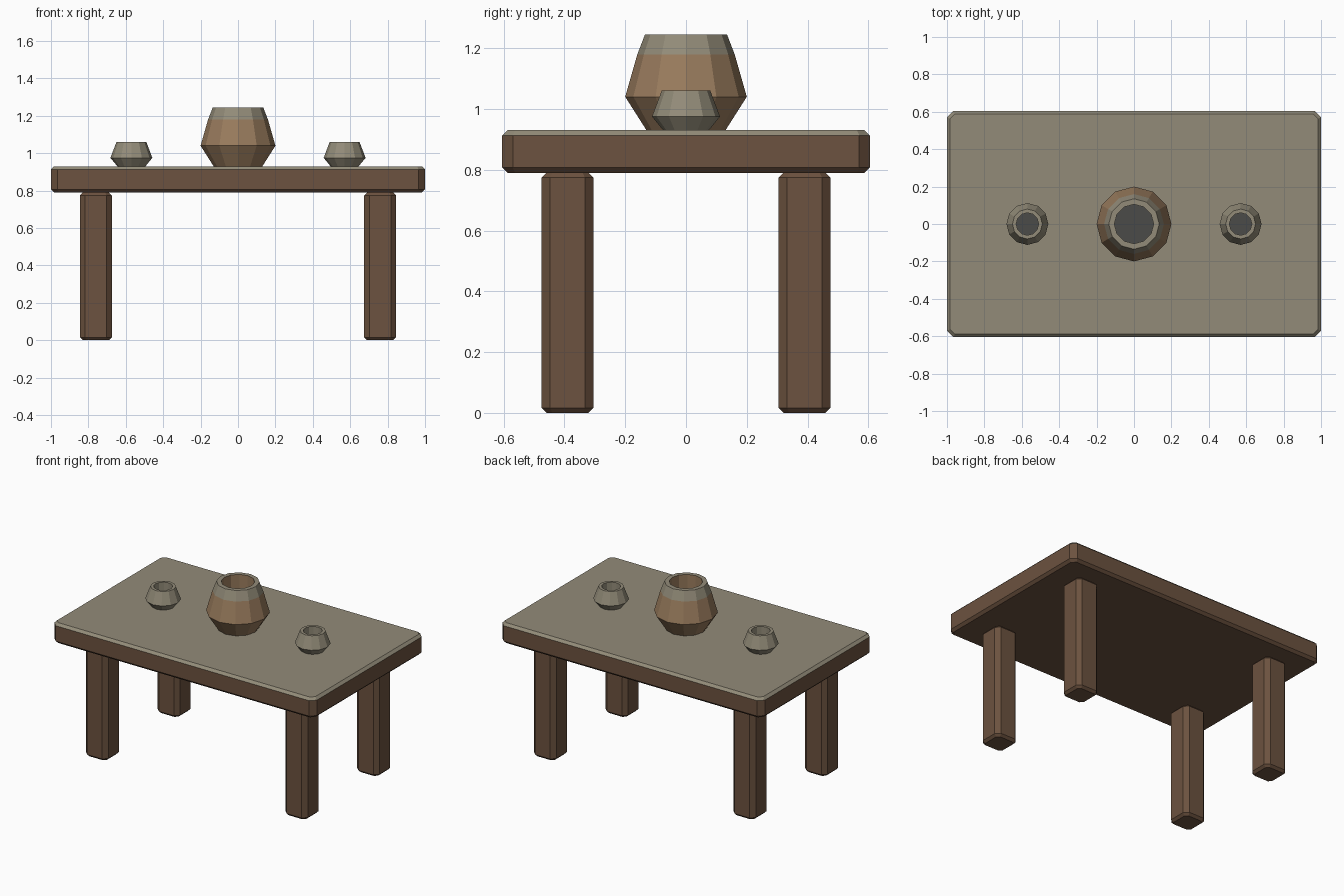
import bpy, bmesh, math

if "Cube" in bpy.data.objects:
    bpy.data.objects.remove(bpy.data.objects["Cube"])


def mat(name, rgb):
    m = bpy.data.materials.new(name)
    m.diffuse_color = (*rgb, 1)
    m.use_nodes = True
    m.node_tree.nodes["Principled BSDF"].inputs["Base Color"].default_value = m.diffuse_color
    return m


WOOD = mat("wood", (0.15, 0.085, 0.05))
STONE = mat("stone", (0.29, 0.26, 0.19))
CLAY = mat("clay", (0.32, 0.2, 0.11))
DARK = mat("dark", (0.07, 0.07, 0.065))


def loft(name, rings, mats, bands, loc=(0, 0, 0)):
    """Skin a stack of rings; bands gives material index per band, then bottom and top cap."""
    bm = bmesh.new()
    rows = [[bm.verts.new(p) for p in ring] for ring in rings]
    n = len(rows[0])
    for a, b, mi in zip(rows, rows[1:], bands):
        for i in range(n):
            j = (i + 1) % n
            bm.faces.new((a[i], a[j], b[j], b[i])).material_index = mi
    bm.faces.new(rows[0][::-1]).material_index = bands[-2]
    bm.faces.new(rows[-1]).material_index = bands[-1]
    bmesh.ops.recalc_face_normals(bm, faces=bm.faces)
    me = bpy.data.meshes.new(name)
    bm.to_mesh(me)
    bm.free()
    for m in mats:
        me.materials.append(m)
    ob = bpy.data.objects.new(name, me)
    ob.location = loc
    bpy.context.collection.objects.link(ob)
    return ob


def octagon(hx, hy, c, z):
    """Rectangle with cut corners."""
    return [(hx, -hy + c, z), (hx, hy - c, z), (hx - c, hy, z), (-hx + c, hy, z),
            (-hx, hy - c, z), (-hx, -hy + c, z), (-hx + c, -hy, z), (hx - c, -hy, z)]


def block(name, hx, hy, z0, z1, c, b, mats, bands, loc=(0, 0, 0)):
    """Box with chamfered corners and bevelled top and bottom."""
    ci = c - b * (2 - math.sqrt(2))
    rings = [octagon(hx - b, hy - b, ci, z0), octagon(hx, hy, c, z0 + b),
             octagon(hx, hy, c, z1 - b), octagon(hx - b, hy - b, ci, z1)]
    return loft(name, rings, mats, bands, loc)


def pot(name, profile, sides, mats, bands, x):
    rings = [[(r * math.cos(math.tau * i / sides), r * math.sin(math.tau * i / sides), z)
              for i in range(sides)] for r, z in profile]
    return loft(name, rings, mats, bands, (x, 0, 0))


# table top with stone surface
block("table_top", 1.0, 0.605, 0.79, 0.93, 0.035, 0.017, [WOOD, STONE], [0, 0, 1, 0, 1])

# legs
for sx, side in ((-1, "left"), (1, "right")):
    for sy, end in ((-1, "front"), (1, "back")):
        block(f"{end}_{side}_leg", 0.085, 0.085, 0, 0.79, 0.028, 0.016,
              [WOOD], [0] * 5, (sx * 0.76, sy * 0.39, 0))

# large hollow jar with a glazed rim
pot("large_jar", [(0.13, 0.93), (0.2, 1.04), (0.16, 1.18), (0.135, 1.245),
                  (0.105, 1.245), (0.105, 0.96)],
    12, [CLAY, STONE, DARK], [0, 0, 1, 1, 0, 0, 2], 0)

# small cups
for x, side in ((-0.57, "left"), (0.57, "right")):
    pot(f"{side}_cup", [(0.075, 0.93), (0.112, 0.975), (0.08, 1.06), (0.06, 1.06), (0.06, 0.95)],
        12, [STONE, DARK], [0, 0, 0, 0, 0, 1], x)
